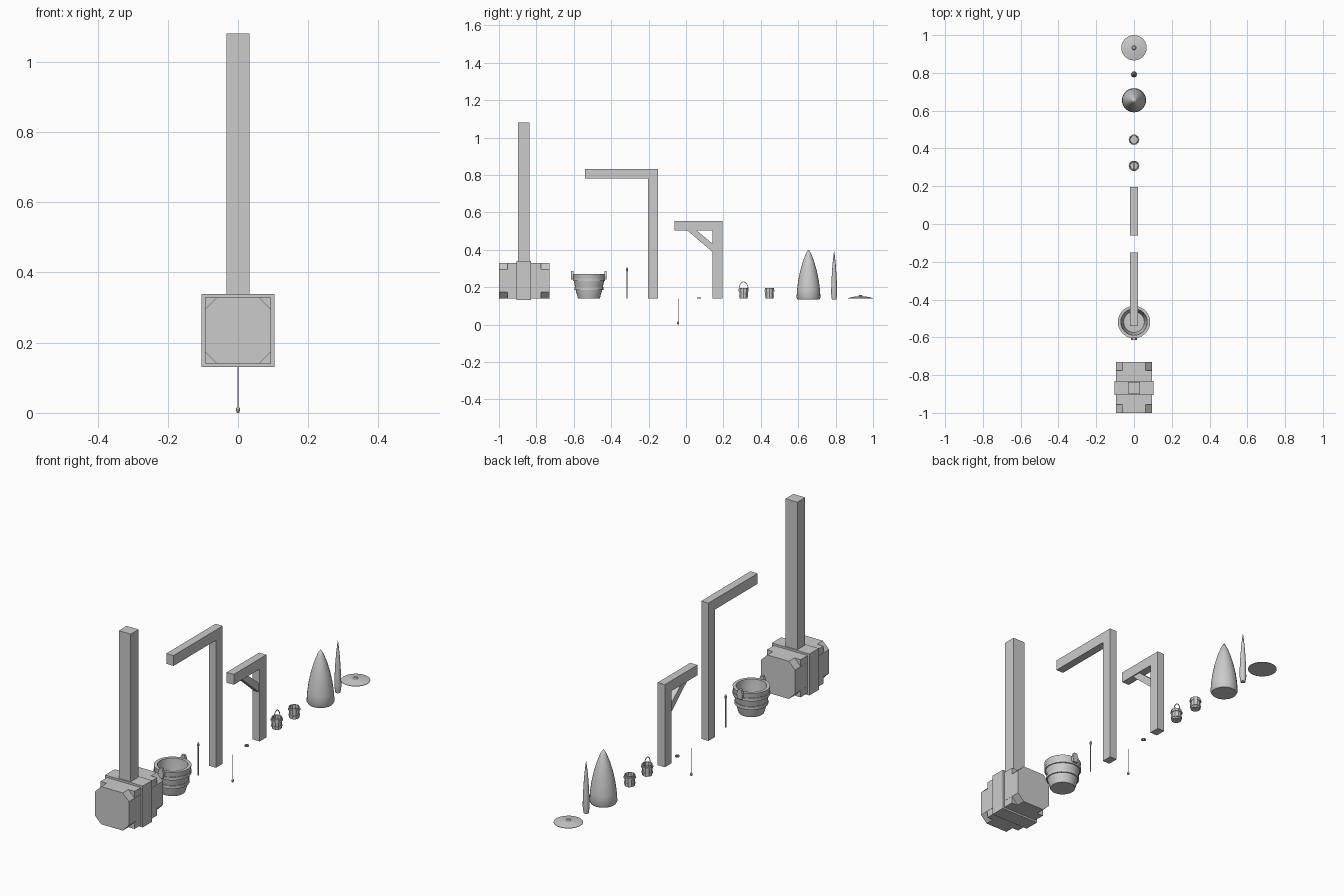
import bpy, bmesh, math

if "Cube" in bpy.data.objects:
    bpy.data.objects.remove(bpy.data.objects["Cube"])

def finish(name, bm, smooth=False):
    bmesh.ops.recalc_face_normals(bm, faces=bm.faces)
    me = bpy.data.meshes.new(name)
    bm.to_mesh(me)
    bm.free()
    ob = bpy.data.objects.new(name, me)
    bpy.context.collection.objects.link(ob)
    if smooth:
        bpy.context.view_layer.objects.active = ob
        ob.select_set(True)
        bpy.ops.object.shade_smooth_by_angle(angle=math.radians(40))
        ob.select_set(False)
    return ob

def prism(name, pts, a, b, axis):
    """Extrude a 2D outline from a to b: axis 'x' takes (y, z), 'y' takes (x, z)."""
    bm = bmesh.new()
    at = (lambda p, t: (t, p[0], p[1])) if axis == 'x' else (lambda p, t: (p[0], t, p[1]))
    lo = [bm.verts.new(at(p, a)) for p in pts]
    hi = [bm.verts.new(at(p, b)) for p in pts]
    bm.faces.new(lo)
    bm.faces.new(hi)
    n = len(pts)
    for i in range(n):
        j = (i + 1) % n
        bm.faces.new((lo[i], lo[j], hi[j], hi[i]))
    return finish(name, bm)

def box(name, hx, y0, y1, z0, z1):
    return prism(name, [(y0, z0), (y1, z0), (y1, z1), (y0, z1)], -hx, hx, 'x')

def lathe(name, y, profile, sides, smooth=True, closed=False):
    """Spin an (r, z) profile about the vertical axis through y."""
    bm = bmesh.new()
    pts = profile + profile[:1] if closed else profile
    vs = [bm.verts.new((r, y, z)) for r, z in pts]
    es = [bm.edges.new(e) for e in zip(vs, vs[1:])]
    bmesh.ops.spin(bm, geom=vs + es, cent=(0, y, 0), axis=(0, 0, 1),
                   angle=2 * math.pi, steps=sides)
    bmesh.ops.remove_doubles(bm, verts=bm.verts, dist=1e-5)
    return finish(name, bm, smooth)

def hoop(name, y, r0, r1, z0, z1, sides, smooth=True):
    return lathe(name, y, [(r0, z0), (r1, z0), (r1, z1), (r0, z1)], sides, smooth, True)

G = 0.14  # level the parts rest on

# Mallet: square core, octagonal ends, band and handle
box("mallet_core", 0.094, -0.955, -0.775, G, 0.329)
h, c, m = 0.0945, 0.06, 0.2345
octagon = [(-c, m - h), (c, m - h), (h, m - c), (h, m + c),
           (c, m + h), (-c, m + h), (-h, m + c), (-h, m - c)]
prism("mallet_ends", octagon, -1.0, -0.73, 'y')
box("mallet_band", 0.104, -0.905, -0.83, 0.131, 0.339)
box("mallet_handle", 0.033, -0.898, -0.836, 0.339, 1.08)

# Large bucket with hoops and lugs
BY = -0.519
lathe("bucket_body", BY, [(0, G), (0.058, G), (0.07, 0.18), (0.078, 0.22), (0.082, 0.24),
      (0.086, 0.272), (0.07, 0.272), (0.068, 0.24), (0.055, 0.155), (0, 0.155)], 24)
hoop("bucket_lower_hoop", BY, 0.068, 0.077, 0.185, 0.2, 24)
hoop("bucket_upper_hoop", BY, 0.078, 0.086, 0.232, 0.247, 24)
for s, side in ((-1, "front"), (1, "back")):
    y0, y1 = sorted((BY + s * 0.082, BY + s * 0.095))
    prism("bucket_lug_" + side, [(-0.012, 0.24), (0.012, 0.24), (0.016, 0.265),
          (0.008, 0.288), (-0.008, 0.288), (-0.016, 0.265)], y0, y1, 'y')

# Thin sticks: one standing with a pointed tip, one hanging with a bead
lathe("standing_stick", -0.315, [(0, G), (0.0025, G), (0.0025, 0.28), (0.006, 0.29),
      (0.004, 0.302), (0, 0.306)], 8)
lathe("hanging_cord", -0.042, [(0, G), (0.002, G), (0.002, 0.017), (0.005, 0.014),
      (0.006, 0.008), (0.004, 0.002), (0, 0)], 8)

# Tall post and arm
box("tall_post", 0.02, -0.203, -0.15, G, 0.78)
box("tall_arm", 0.02, -0.54, -0.15, 0.78, 0.832)

# Short post, arm and brace
box("short_post", 0.02, 0.143, 0.196, G, 0.555)
box("short_arm", 0.02, -0.062, 0.143, 0.503, 0.555)
prism("short_brace", [(0.008, 0.503), (0.057, 0.503), (0.143, 0.432), (0.143, 0.387)],
      -0.014, 0.014, 'x')

# Small ring lying flat
hoop("small_ring", 0.069, 0.006, 0.011, G, 0.145, 12)

# Two small pails
for name, y in (("handled_pail", 0.308), ("plain_pail", 0.446)):
    lathe(name + "_body", y, [(0, G), (0.023, G), (0.025, 0.195), (0.021, 0.195),
          (0.02, 0.147), (0, 0.147)], 10, False)
    hoop(name + "_lower_hoop", y, 0.022, 0.026, 0.15, 0.157, 10, False)
    hoop(name + "_upper_hoop", y, 0.023, 0.028, 0.178, 0.186, 10, False)

# Pail handle
cu = bpy.data.curves.new("pail_handle", 'CURVE')
cu.dimensions = '3D'
cu.bevel_depth = 0.002
cu.bevel_resolution = 1
sp = cu.splines.new('POLY')
sp.points.add(10)
for i, p in enumerate(sp.points):
    t = math.pi * i / 10
    p.co = (0, 0.308 + 0.025 * math.cos(t), 0.185 + 0.044 * math.sin(t), 1)
bpy.context.collection.objects.link(bpy.data.objects.new("pail_handle", cu))

# Large cone, slim spike and shallow lid
lathe("large_cone", 0.655, [(0, 0.134), (0.058, 0.134), (0.064, 0.145), (0.061, 0.19),
      (0.055, 0.235), (0.045, 0.285), (0.031, 0.335), (0.014, 0.38), (0, 0.402)], 24)
lathe("slim_spike", 0.792, [(0, 0.134), (0.012, 0.134), (0.016, 0.165), (0.015, 0.215),
      (0.012, 0.275), (0.008, 0.33), (0.003, 0.375), (0, 0.396)], 12)
lathe("shallow_lid", 0.933, [(0, G), (0.067, G), (0.067, 0.142), (0.035, 0.149),
      (0.012, 0.151), (0.008, 0.157), (0, 0.158)], 28)
